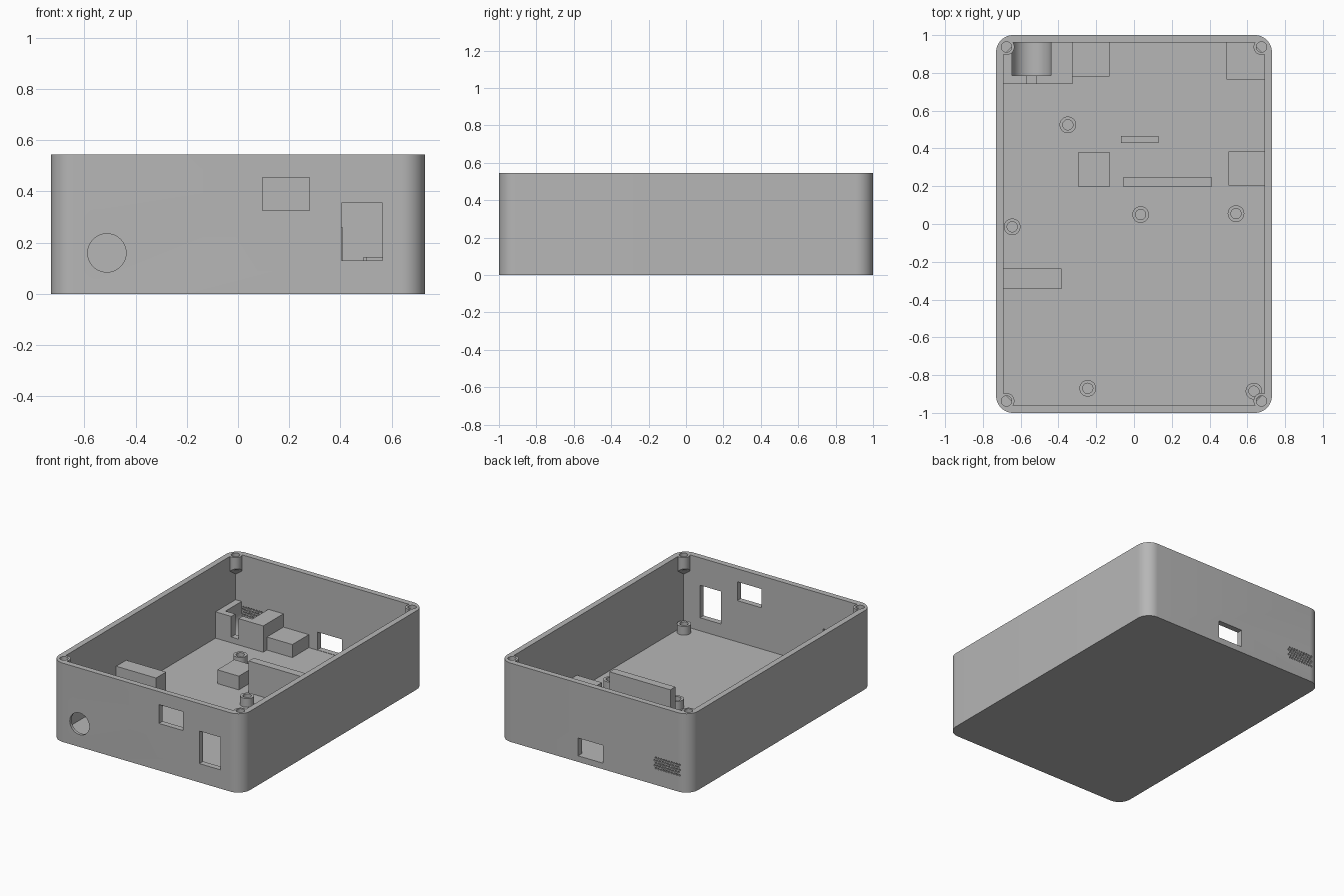
import bpy, bmesh, math
from mathutils import Matrix, Vector

if "Cube" in bpy.data.objects:
    bpy.data.objects.remove(bpy.data.objects["Cube"])

W, D, H = 0.73, 1.0, 0.545      # half width, half depth, height
WALL, FLOOR = 0.04, 0.04
IX, IY = W - WALL, D - WALL     # inner wall faces

grey = bpy.data.materials.new("plain_grey")
grey.use_nodes = True
colour = (0.47, 0.47, 0.47, 1)
grey.diffuse_color = colour
grey.node_tree.nodes["Principled BSDF"].inputs["Base Color"].default_value = colour


def finish(name, bm):
    bmesh.ops.recalc_face_normals(bm, faces=bm.faces)
    mesh = bpy.data.meshes.new(name)
    bm.to_mesh(mesh)
    bm.free()
    mesh.materials.append(grey)
    obj = bpy.data.objects.new(name, mesh)
    bpy.context.collection.objects.link(obj)
    return obj


def box(name, x, y, z, radius=0):
    """Box from (min, max) pairs, with optionally rounded upright edges."""
    bm = bmesh.new()
    size = [b - a for a, b in (x, y, z)]
    mid = [(a + b) / 2 for a, b in (x, y, z)]
    bmesh.ops.create_cube(bm, size=1, matrix=Matrix.Translation(mid) @ Matrix.Diagonal((*size, 1)))
    if radius:
        upright = [e for e in bm.edges if abs(e.verts[0].co.z - e.verts[1].co.z) > 0.1]
        bmesh.ops.bevel(bm, geom=upright, offset=radius, segments=12, profile=0.5, affect='EDGES')
    return finish(name, bm)


def add_rod(bm, centre, radius, length, axis='Z', sides=32):
    turn = Matrix.Rotation(math.pi / 2, 4, 'X') if axis == 'Y' else Matrix()
    return bmesh.ops.create_cone(bm, cap_ends=True, segments=sides, radius1=radius, radius2=radius,
                                 depth=length, matrix=Matrix.Translation(centre) @ turn)["verts"]


def rod(name, centre, radius, length, axis='Z', sides=32):
    bm = bmesh.new()
    add_rod(bm, centre, radius, length, axis, sides)
    return finish(name, bm)


def combine(target, tools, operation='DIFFERENCE'):
    """Apply boolean tools to the target and discard them."""
    for tool in tools:
        tool.hide_render = True
        mod = target.modifiers.new("boolean", 'BOOLEAN')
        mod.operation, mod.solver, mod.object = operation, 'EXACT', tool
    graph = bpy.context.evaluated_depsgraph_get()
    mesh = bpy.data.meshes.new_from_object(target.evaluated_get(graph))
    target.modifiers.clear()
    target.data = mesh
    mesh.materials.clear()
    mesh.materials.append(grey)
    for tool in tools:
        bpy.data.objects.remove(tool)


# Open tray with rounded outer corners
shell = box("case_shell", (-W, W), (-D, D), (0, H), radius=0.09)
combine(shell, [box("cavity", (-IX, IX), (-IY, IY), (FLOOR, H + 0.2))])

# Lid screw bosses, tapering down into each corner
corners = [Vector((sx * 0.675, sy * 0.937, 0)) for sx in (-1, 1) for sy in (-1, 1)]
bosses = []
for c in corners:
    bm = bmesh.new()
    outward = Vector((math.copysign(1, c.x), math.copysign(1, c.y), 0)).normalized()
    for v in add_rod(bm, c + Vector((0, 0, H - 0.06)), 0.042, 0.12):
        if v.co.z < H - 0.06:
            v.co.z -= (v.co - c).dot(outward)
    bosses.append(finish("boss", bm))
combine(shell, bosses, 'UNION')
combine(shell, [rod("screw_hole", c + Vector((0, 0, H)), 0.027, 0.2) for c in corners])

# Speaker grille: staggered rows of small holes
bm = bmesh.new()
for row in range(5):
    for col in range(10):
        x = -0.65 + 0.02 * col + (0.01 if row % 2 else 0)
        add_rod(bm, (x, D - 0.02, 0.115 + 0.018 * row), 0.0065, 0.1, 'Y', 8)
grille = finish("grille_holes", bm)

# Wall openings, with a thinned patch behind the round one
front, back = (-D - 0.1, -IY + 0.05), (IY - 0.05, D + 0.1)
combine(shell, [
    box("thin_patch", (-0.65, -0.375), (-IY - 0.02, -IY + 0.05), (FLOOR + 0.01, 0.305)),
    rod("round_port", (-0.512, -D, 0.16), 0.075, 0.2, 'Y', 48),
    box("switch_port", (0.095, 0.28), front, (0.325, 0.455)),
    box("tall_port", (0.405, 0.565), front, (0.13, 0.355)),
    box("cable_port", (-0.065, 0.125), back, (FLOOR + 0.002, 0.165)),
    grille,
])

# Speaker cradle: round-bottomed trough open at the top, with a wire slot
base = FLOOR - 0.01
cradle = box("speaker_cradle", (-IX - 0.005, -0.325), (0.74, IY + 0.005), (base, 0.222))
sx, sr, sz = -0.5425, 0.1025, 0.155
combine(cradle, [
    rod("trough", (sx, 0.985, sz), sr, 0.4, 'Y', 48),
    box("trough_mouth", (sx - sr, sx + sr), (0.785, 1.2), (sz, 0.4)),
    box("wire_slot", (-0.57, -0.515), (0.7, 0.83), (0.08, 0.4)),
])

# Solid blocks on the floor
blocks = {
    "cradle_side_block": ((-0.33, -0.13), (0.78, IY + 0.005), 0.13),
    "back_corner_block": ((0.49, IX + 0.005), (0.765, IY + 0.005), 0.145),
    "square_support": ((-0.295, -0.13), (0.195, 0.38), 0.135),
    "low_rib": ((-0.07, 0.13), (0.43, 0.465), 0.12),
    "long_rib": ((-0.055, 0.41), (0.195, 0.25), 0.26),
    "side_support": ((0.5, IX + 0.005), (0.205, 0.385), 0.145),
    "side_rib": ((-IX - 0.005, -0.385), (-0.345, -0.235), 0.26),
}
parts = [shell, cradle]
for name, (x, y, top) in blocks.items():
    parts.append(box(name, x, y, (base, top)))

# Hollow circuit board posts
for x, y in [(-0.35, 0.525), (-0.645, -0.015), (0.035, 0.05),
             (0.54, 0.055), (-0.245, -0.87), (0.635, -0.885)]:
    post = rod("board_post", (x, y, 0.065), 0.044, 0.07)
    combine(post, [rod("post_hole", (x, y, 0.14), 0.027, 0.2)])
    parts.append(post)

# Smooth the round surfaces, keep the edges crisp
bpy.ops.object.select_all(action='DESELECT')
for obj in parts:
    obj.select_set(True)
bpy.context.view_layer.objects.active = shell
bpy.ops.object.shade_smooth_by_angle(angle=math.radians(30))
